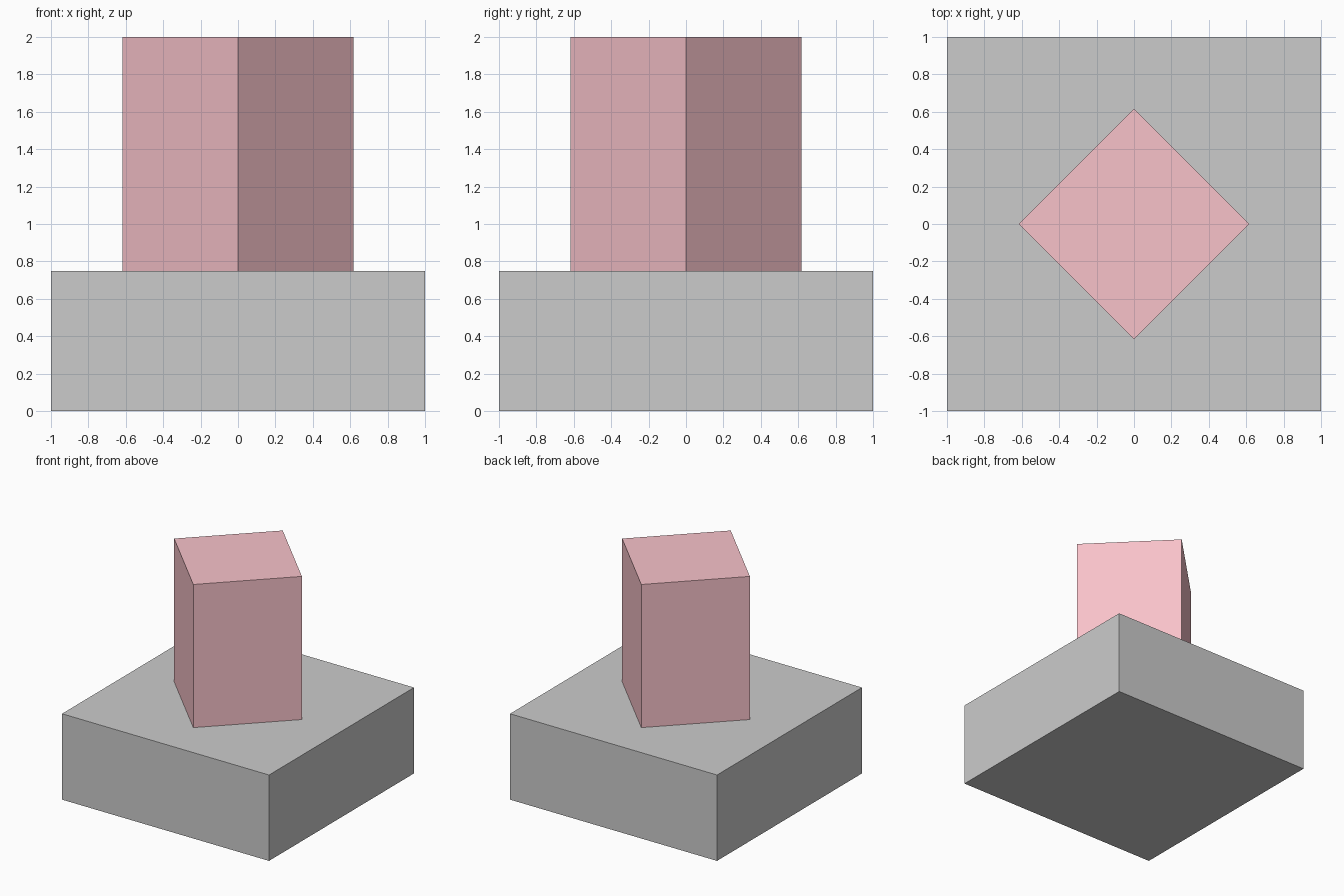
import bpy
import math

if "Cube" in bpy.data.objects:
    bpy.data.objects.remove(bpy.data.objects["Cube"])


def box(name, size, z_bottom, turn=0.0):
    """Square-based block standing at z_bottom, turned about z."""
    width, height = size
    bpy.ops.mesh.primitive_cube_add(
        size=1, location=(0, 0, z_bottom + height / 2), rotation=(0, 0, turn))
    obj = bpy.context.object
    obj.name = name
    obj.scale = (width, width, height)
    bpy.ops.object.transform_apply(location=False, rotation=True, scale=True)
    return obj


BASE_HEIGHT = 0.75
HALF_DIAGONAL = 0.617

# Wide square base
box("base", (2.0, BASE_HEIGHT), 0.0)

# Pink pillar turned 45 degrees on the base
pillar = box("pillar", (HALF_DIAGONAL * math.sqrt(2), 2.0 - BASE_HEIGHT),
             BASE_HEIGHT, math.radians(45))
pink = bpy.data.materials.new("pink")
pink.diffuse_color = (0.94, 0.54, 0.59, 1.0)
pink.use_nodes = True
pink.node_tree.nodes["Principled BSDF"].inputs["Base Color"].default_value = pink.diffuse_color
pillar.data.materials.append(pink)
